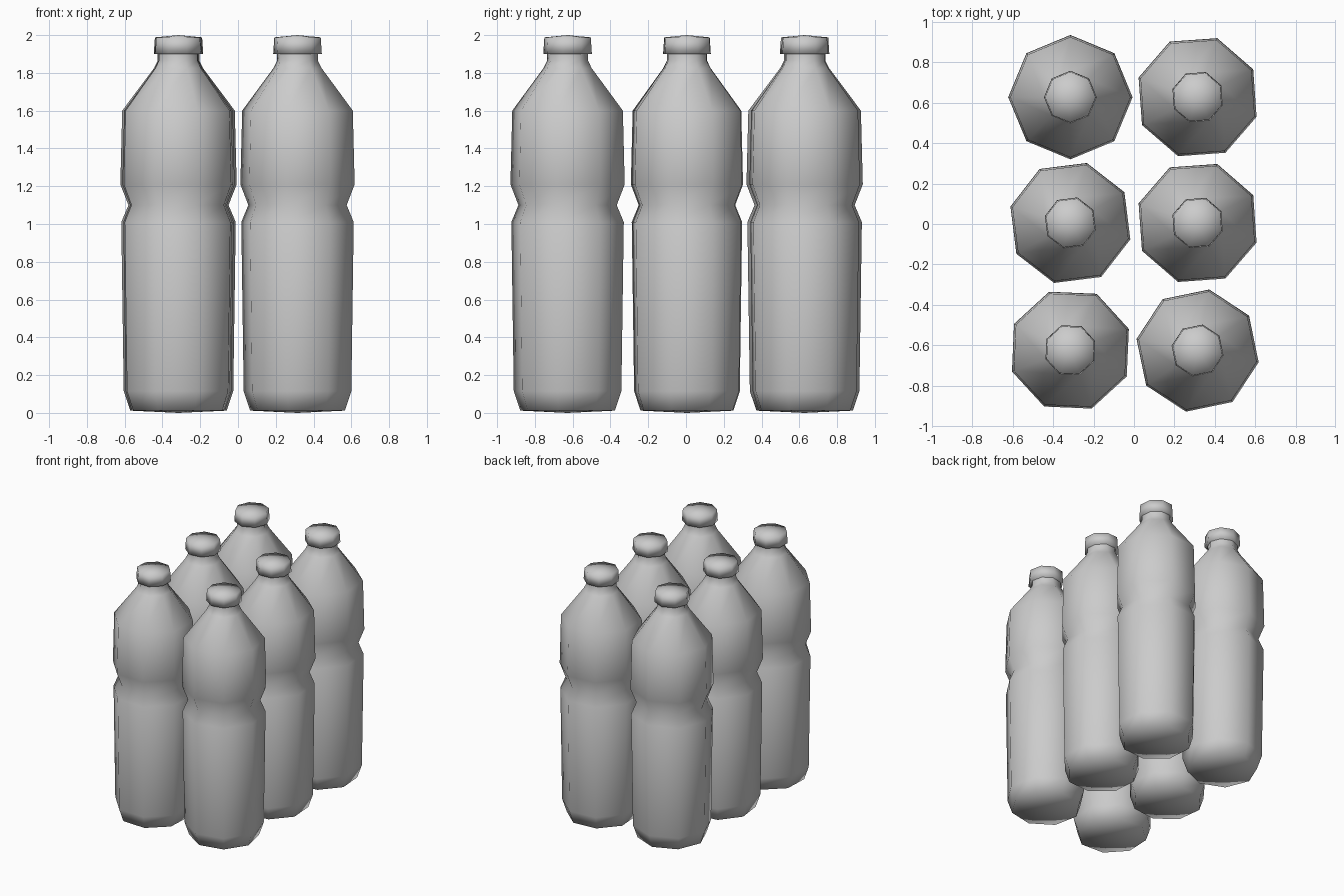
import bpy
import bmesh
from math import cos, sin, pi, radians

cube = bpy.data.objects.get("Cube")
if cube:
    bpy.data.objects.remove(cube, do_unlink=True)

SIDES = 8

grey = bpy.data.materials.new("plain grey")
grey.use_nodes = True
colour = (0.6, 0.6, 0.6, 1)
grey.diffuse_color = colour
grey.node_tree.nodes["Principled BSDF"].inputs["Base Color"].default_value = colour


def lathe(name, profile):
    """Turn (radius, height) points into a smooth eight-sided mesh; zero radius is a pole."""
    bm = bmesh.new()
    rings = []
    for r, z in profile:
        count = SIDES if r else 1
        rings.append([bm.verts.new((r * cos(2 * pi * i / SIDES), r * sin(2 * pi * i / SIDES), z))
                      for i in range(count)])
    for low, high in zip(rings, rings[1:]):
        for i in range(SIDES):
            j = (i + 1) % SIDES
            corners = [low[i % len(low)], low[j % len(low)],
                       high[j % len(high)], high[i % len(high)]]
            bm.faces.new(list(dict.fromkeys(corners)))
    bmesh.ops.recalc_face_normals(bm, faces=bm.faces)
    for face in bm.faces:
        face.smooth = True
    mesh = bpy.data.meshes.new(name)
    bm.to_mesh(mesh)
    bm.free()
    mesh.materials.append(grey)
    return mesh


# Body: slightly domed base, pinched waist, sloping shoulder and short neck
body = lathe("bottle_body", [
    (0, 0), (0.255, 0.012), (0.29, 0.115), (0.303, 1.01), (0.265, 1.1),
    (0.308, 1.21), (0.298, 1.6), (0.13, 1.825), (0.11, 1.865), (0.11, 1.91)])

# Cap: overhanging the neck, with a low crown
cap = lathe("bottle_cap", [(0, 1.9), (0.131, 1.9), (0.125, 1.988), (0, 2.0)])

# Six bottles in a two by three pack, each turned differently
pack = [
    ("back_right", -0.315, 0.628, 0),
    ("back_left", 0.315, 0.628, 26.6),
    ("middle_right", -0.315, 0.005, 29.7),
    ("middle_left", 0.315, 0.005, 26.6),
    ("front_right", -0.315, -0.625, 20),
    ("front_left", 0.315, -0.627, 34.2),
]
for place, x, y, turn in pack:
    for part, mesh in (("bottle", body), ("cap", cap)):
        obj = bpy.data.objects.new(f"{place}_{part}", mesh)
        obj.location = (x, y, 0)
        obj.rotation_euler.z = radians(turn)
        bpy.context.collection.objects.link(obj)
